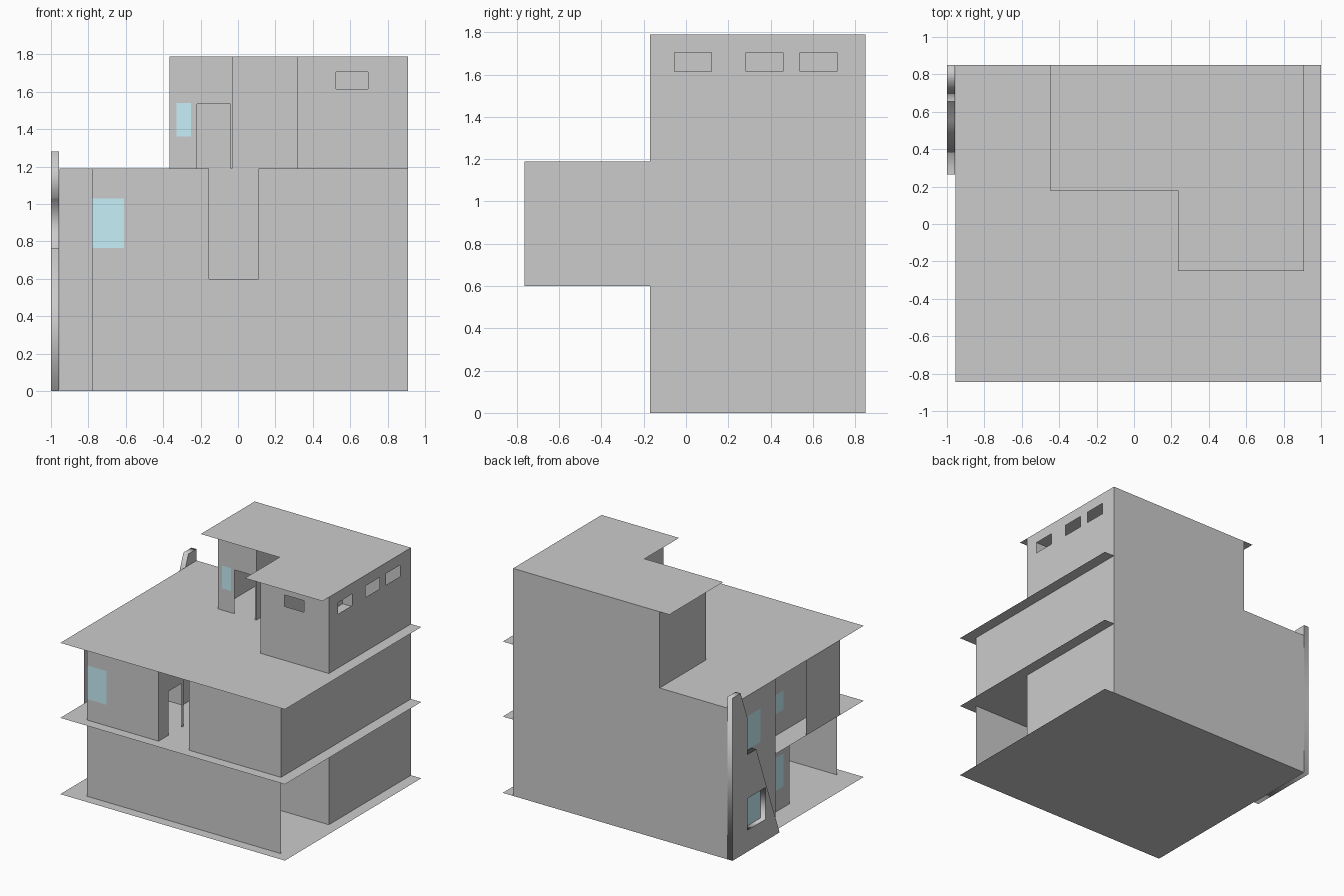
import bpy
import math

if "Cube" in bpy.data.objects:
    bpy.data.objects.remove(bpy.data.objects["Cube"])

Z0, Z1, Z2, Z3 = 0.0, 0.6, 1.19, 1.79   # floor levels

glass = bpy.data.materials.new("window_glass")
glass.diffuse_color = (0.58, 0.87, 0.95, 1)
glass.use_nodes = True
glass.node_tree.nodes["Principled BSDF"].inputs["Base Color"].default_value = glass.diffuse_color


def mesh(name, verts, faces, mat=None):
    me = bpy.data.meshes.new(name)
    me.from_pydata(verts, [], faces)
    ob = bpy.data.objects.new(name, me)
    bpy.context.collection.objects.link(ob)
    if mat:
        me.materials.append(mat)
    return ob


def wall(name, axis, c, a0, a1, z0, z1, holes=(), panes=(), mat=None):
    """Thin upright wall at axis = c, spanning a0..a1; holes and panes are (a0, a1, z0, z1)."""
    cuts = list(holes) + list(panes)
    aa = sorted({a0, a1, *[v for h in cuts for v in h[:2]]})
    zz = sorted({z0, z1, *[v for h in cuts for v in h[2:]]})
    verts = [(c, a, z) if axis == "x" else (a, c, z) for z in zz for a in aa]
    n, faces = len(aa), []
    for j in range(len(zz) - 1):
        for i in range(n - 1):
            ma, mz = (aa[i] + aa[i + 1]) / 2, (zz[j] + zz[j + 1]) / 2
            if any(h[0] < ma < h[1] and h[2] < mz < h[3] for h in cuts):
                continue
            k = j * n + i
            f = (k, k + 1, k + n + 1, k + n)
            faces.append(f if axis == "x" and c > 0 or axis == "y" and c < 0.8 else f[::-1])
    mesh(name, verts, faces, mat)
    for i, p in enumerate(panes):
        wall(f"{name}_glass_{i + 1}", axis, c, *p, mat=glass)


def slab(name, outline, z):
    mesh(name, [(x, y, z) for x, y in outline], [tuple(range(len(outline)))])


# Floor plates and stepped roof
for name, z in (("ground_slab", Z0), ("middle_slab", Z1), ("terrace_slab", Z2)):
    slab(name, [(-0.955, -0.845), (1, -0.845), (1, 0.85), (-0.955, 0.85)], z)
slab("top_roof", [(-0.45, 0.18), (0.235, 0.18), (0.235, -0.25),
                  (0.91, -0.25), (0.91, 0.85), (-0.45, 0.85)], Z3)

# Back wall, full height
wall("back_wall", "y", 0.85, -0.955, 0.91, Z0, Z2)
wall("back_wall_top", "y", 0.85, -0.365, 0.91, Z2, Z3)

# Left bay with stacked windows, and its return
wall("left_bay_wall", "x", -0.955, 0.25, 0.85, Z0, Z2,
     panes=[(0.44, 0.663, 0.17, 0.42), (0.44, 0.663, 0.765, 1.03)])
wall("left_bay_return", "y", 0.25, -0.955, -0.78, Z0, Z2)

# Ground floor
wall("ground_front_wall", "y", -0.765, -0.78, 0.91, Z0, Z1)
wall("ground_inner_front", "y", -0.17, -0.78, 0.91, Z0, Z1)
wall("ground_right_wall", "x", 0.91, -0.17, 0.85, Z0, Z1)
wall("ground_left_wall", "x", -0.78, -0.17, 0.25, Z0, Z1,
     panes=[(-0.1, 0.1, 0.165, 0.425)])

# Middle floor with recessed entry
wall("middle_front_left", "y", -0.765, -0.78, -0.155, Z1, Z2,
     panes=[(-0.78, -0.61, 0.765, 1.03)])
wall("middle_front_right", "y", -0.765, 0.11, 0.91, Z1, Z2)
wall("middle_right_wall", "x", 0.91, -0.765, 0.85, Z1, Z2)
wall("middle_left_wall", "x", -0.78, -0.765, 0.25, Z1, Z2,
     panes=[(-0.1, 0.1, 0.77, 0.92)])
wall("balcony_screen", "x", -0.955, -0.55, -0.125, Z1, Z2)
wall("entry_left_wall", "x", -0.155, -0.765, -0.455, Z1, Z2,
     holes=[(-0.645, -0.48, Z1, 0.945)])
wall("entry_right_wall", "x", 0.11, -0.765, -0.17, Z1, Z2)
wall("middle_partition", "y", -0.17, -0.78, -0.365, Z1, Z2)
wall("middle_hall_wall", "x", -0.365, -0.17, 0.85, Z1, Z2)

# Top floor with door and high openings
wall("top_front_left", "y", 0.27, -0.365, -0.03, Z2, Z3,
     holes=[(-0.22, -0.04, Z2, 1.535)], panes=[(-0.33, -0.25, 1.36, 1.54)])
wall("top_left_wall", "x", -0.365, 0.27, 0.85, Z2, Z3)
wall("top_recess_left", "x", -0.03, 0.27, 0.85, Z2, Z3)
wall("top_recess_right", "x", 0.315, -0.17, 0.85, Z2, Z3)
wall("top_front_right", "y", -0.17, 0.315, 0.91, Z2, Z3,
     holes=[(0.525, 0.695, 1.615, 1.705)])
wall("top_right_wall", "x", 0.91, -0.17, 0.85, Z2, Z3,
     holes=[(a, a + 0.175, 1.615, 1.705) for a in (-0.055, 0.285, 0.54)])

# Sloping fin outside the bay: side profile with window hole, given thickness
cu = bpy.data.curves.new("sloping_fin", "CURVE")
cu.dimensions, cu.fill_mode, cu.extrude = "2D", "BOTH", 0.0215
outline = [(0.265, 0), (0.555, 0.765), (0.663, 0.765), (0.663, 1.03),
           (0.655, 1.03), (0.75, 1.28), (0.85, 1.28), (0.85, 0)]
window = [(0.44, 0.17), (0.663, 0.17), (0.663, 0.42), (0.44, 0.42)]
for pts in (outline, window):
    s = cu.splines.new("POLY")
    s.points.add(len(pts) - 1)
    for p, (y, z) in zip(s.points, pts):
        p.co = (y, z, 0, 1)
    s.use_cyclic_u = True
fin = bpy.data.objects.new("sloping_fin", cu)
bpy.context.collection.objects.link(fin)
fin.location.x = -0.9785
fin.rotation_euler = (math.pi / 2, 0, math.pi / 2)
bpy.context.view_layer.objects.active = fin
fin.select_set(True)
bpy.ops.object.convert(target="MESH")
